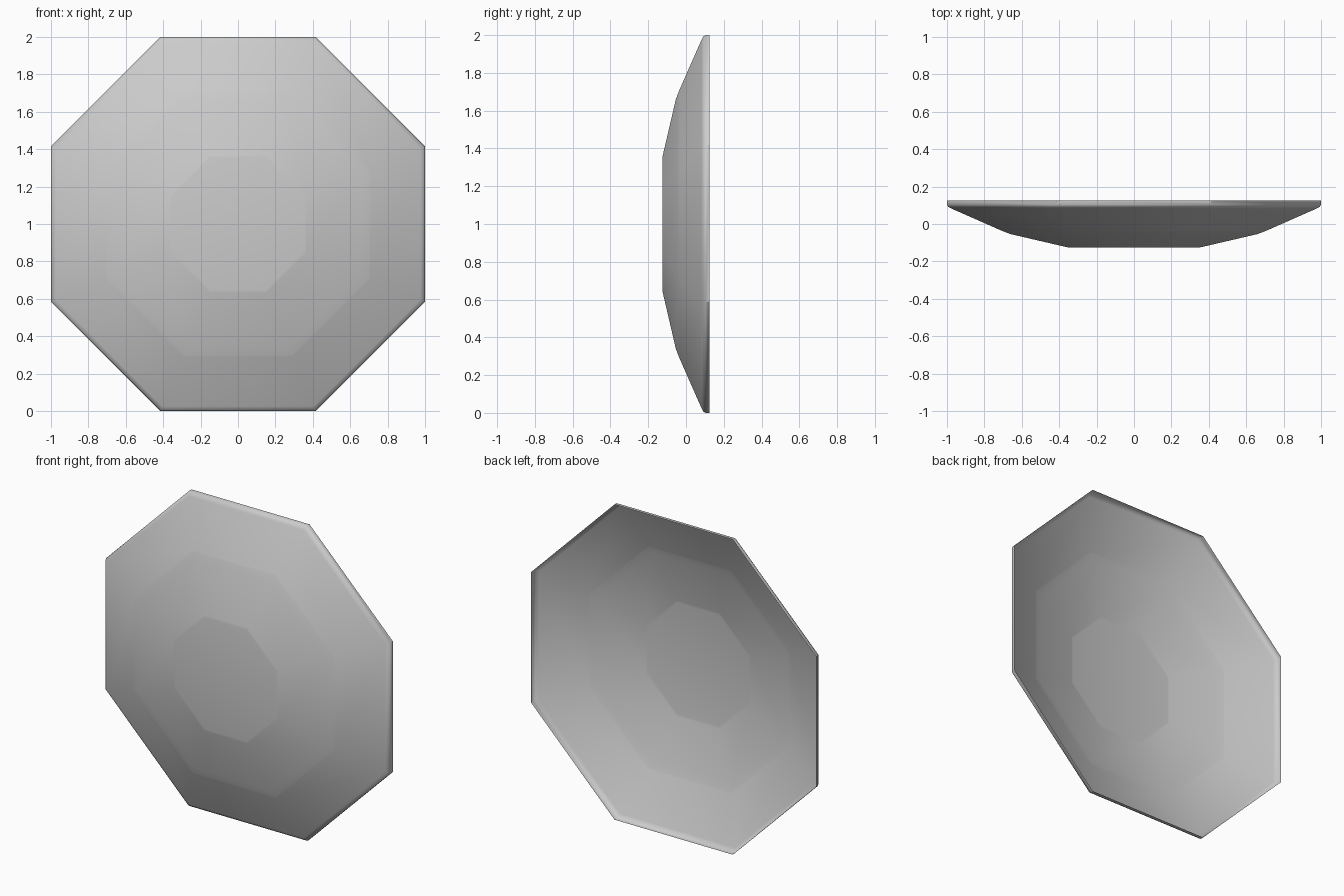
import bpy, bmesh, math

if "Cube" in bpy.data.objects:
    bpy.data.objects.remove(bpy.data.objects["Cube"])

SIDES = 8


def octagon_shell(name, profile, cap=False):
    """Loft octagonal rings; profile is a list of (apothem, y)."""
    bm = bmesh.new()
    rings = []
    for apothem, y in profile:
        r = apothem / math.cos(math.pi / SIDES)
        rings.append([bm.verts.new((r * math.cos((i + 0.5) * math.tau / SIDES), y,
                                    1 + r * math.sin((i + 0.5) * math.tau / SIDES)))
                      for i in range(SIDES)])
    if cap:
        bm.faces.new(rings[0])
    for a, b in zip(rings, rings[1:]):
        for i in range(SIDES):
            j = (i + 1) % SIDES
            bm.faces.new((a[i], b[i], b[j], a[j]))
    # Outer side of the shallow dish faces the front
    bm.normal_update()
    for f in bm.faces:
        c = f.calc_center_median()
        if f.normal.y * 1.0 - f.normal.x * c.x - f.normal.z * (c.z - 1) > 0:
            f.normal_flip()
    mesh = bpy.data.meshes.new(name)
    bm.to_mesh(mesh)
    bm.free()
    obj = bpy.data.objects.new(name, mesh)
    bpy.context.collection.objects.link(obj)
    bpy.ops.object.select_all(action='DESELECT')
    obj.select_set(True)
    bpy.context.view_layer.objects.active = obj
    bpy.ops.object.shade_smooth_by_angle(angle=math.radians(40))
    return obj


# Flat centre with its small bevelled edge
octagon_shell("centre_panel", [(0.35, -0.125), (0.363, -0.123)], cap=True)
# Sloped middle band ending in a narrow lip
octagon_shell("middle_band", [(0.363, -0.123), (0.66, -0.054), (0.705, -0.037)])
# Steeper outer band with a rounded, open rim
octagon_shell("outer_band", [(0.705, -0.037), (0.975, 0.082), (0.993, 0.092),
                             (1.0, 0.104), (1.0, 0.125)])
